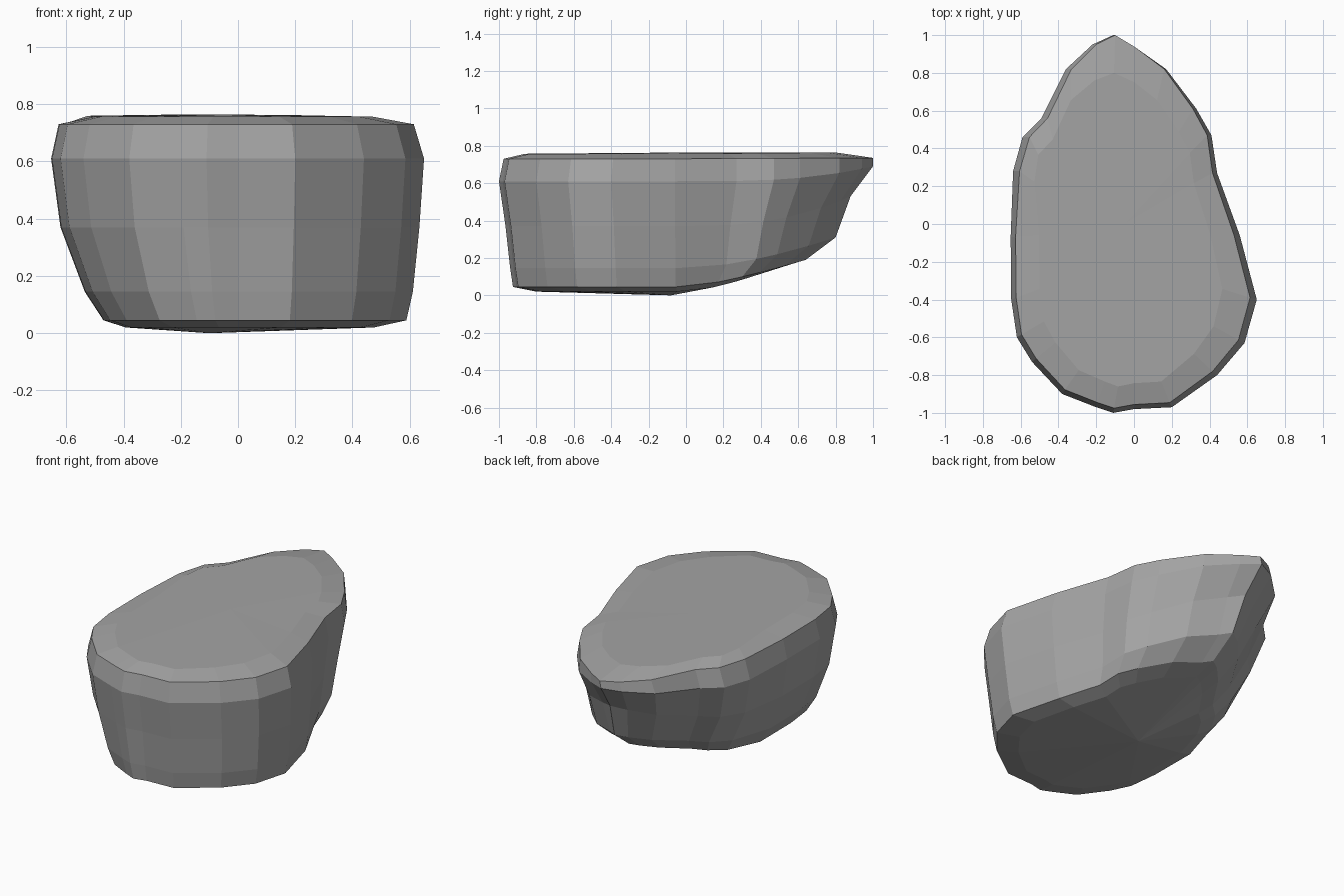
import bpy, bmesh

# Widest outline of the boulder seen from above, starting at the back tip
OUTLINE = [(-0.11, 1.0), (-0.22, 0.95), (-0.36, 0.82), (-0.49, 0.56), (-0.59, 0.46),
           (-0.64, 0.28), (-0.653, -0.07), (-0.65, -0.4), (-0.62, -0.6), (-0.54, -0.73),
           (-0.38, -0.9), (-0.2, -0.97), (-0.11, -1.0), (0.0, -0.98), (0.2, -0.97),
           (0.44, -0.8), (0.585, -0.63), (0.65, -0.4), (0.56, -0.06), (0.44, 0.27),
           (0.41, 0.47), (0.33, 0.61), (0.17, 0.82), (0.0, 0.94)]

# Levels: left, right, front, back scale, height, height at the back tip,
# rise power, narrowing of the back left corner
LEVELS = [(0.60, 0.73, 0.80, 0.50, 0.02, 0.15, 1.4, 0.3),
          (0.72, 0.905, 0.925, 0.64, 0.045, 0.19, 1.3, 0.35),
          (0.82, 0.94, 0.94, 0.80, 0.145, 0.31, 1.6, 0.3),
          (0.95, 0.975, 0.965, 0.88, 0.37, 0.53, 2.5, 0.15),
          (1.0, 1.0, 1.0, 1.0, 0.61, 0.69, 3.0, 0),
          (0.96, 0.945, 0.975, 1.0, 0.73, 0.735, 1.0, 0.05),
          (0.77, 0.72, 0.86, 0.80, 0.757, 0.764, 1.0, -0.25)]


def ring(bm, level):
    left, right, front, back, z, tip_z, power, narrow = level
    return [bm.verts.new((x * (left * (1 - narrow * max(0, y)) if x < 0 else right),
                          y * (front if y < 0 else back),
                          z + (tip_z - z) * max(0, y) ** power)) for x, y in OUTLINE]


bm = bmesh.new()
rings = [ring(bm, lv) for lv in LEVELS]
n = len(OUTLINE)

# Side bands
for low, high in zip(rings, rings[1:]):
    for i in range(n):
        j = (i + 1) % n
        bm.faces.new((low[i], low[j], high[j], high[i]))

# Shallow domed top and bottom
for edge, centre in ((rings[0], (-0.1, -0.08, 0)), (rings[-1], (-0.05, 0, 0.764))):
    c = bm.verts.new(centre)
    for i in range(n):
        bm.faces.new((edge[i], edge[(i + 1) % n], c))

bmesh.ops.recalc_face_normals(bm, faces=bm.faces)
mesh = bpy.data.meshes.new("boulder")
bm.to_mesh(mesh)
bm.free()

# Dark grey stone
stone = bpy.data.materials.new("stone")
stone.diffuse_color = (0.37, 0.37, 0.37, 1)
mesh.materials.append(stone)
bpy.context.collection.objects.link(bpy.data.objects.new("boulder", mesh))
